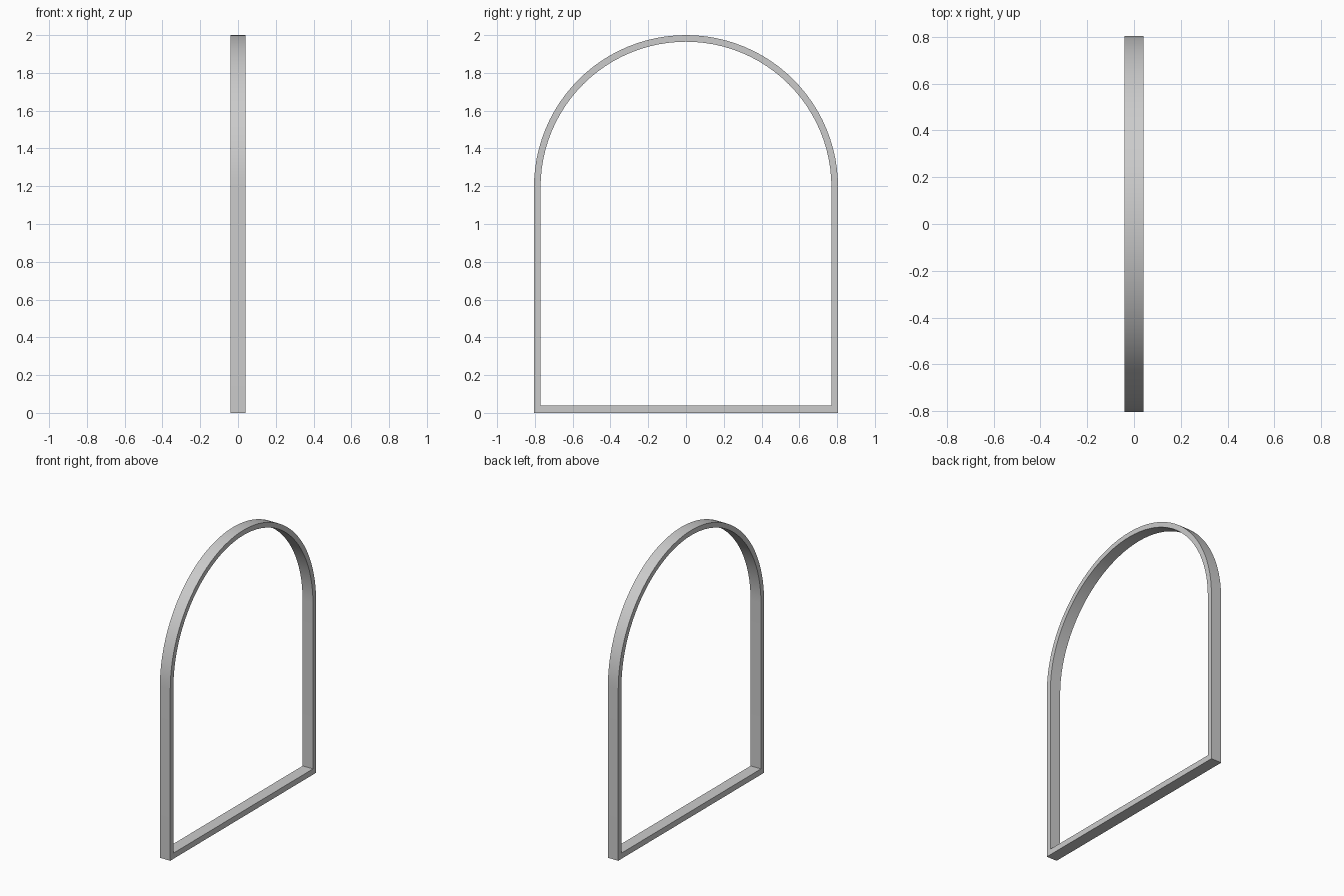
import bpy, bmesh
from math import sin, cos, pi, radians

if "Cube" in bpy.data.objects:
    bpy.data.objects.remove(bpy.data.objects["Cube"])

HALF_W, TOP, DEPTH = 0.805, 2.0, 0.04
SPRING = TOP - HALF_W      # height where the arch begins
ARC_STEPS = 48


def outline(half_width, bottom):
    """Closed arch outline: two bottom corners, then the semicircle."""
    pts = [(-half_width, bottom), (half_width, bottom)]
    for i in range(ARC_STEPS + 1):
        a = pi * i / ARC_STEPS
        pts.append((half_width * cos(a), SPRING + half_width * sin(a)))
    return pts


# Arched frame: outer and inner outlines joined into a rectangular section
bm = bmesh.new()
outer, inner = outline(HALF_W, 0.0), outline(HALF_W - 0.035, 0.04)
rings = [[bm.verts.new((x, y, z)) for y, z in pts]
         for pts, x in ((outer, -DEPTH), (outer, DEPTH), (inner, DEPTH), (inner, -DEPTH))]
n = len(outer)
for k in range(4):
    a, b = rings[k], rings[(k + 1) % 4]
    for i in range(n):
        j = (i + 1) % n
        bm.faces.new((a[i], a[j], b[j], b[i]))
bmesh.ops.recalc_face_normals(bm, faces=bm.faces)

mesh = bpy.data.meshes.new("arched_frame")
bm.to_mesh(mesh)
bm.free()
frame = bpy.data.objects.new("arched_frame", mesh)
bpy.context.collection.objects.link(frame)

# Smooth arch, crisp frame edges
bpy.context.view_layer.objects.active = frame
frame.select_set(True)
bpy.ops.object.shade_smooth_by_angle(angle=radians(30))
